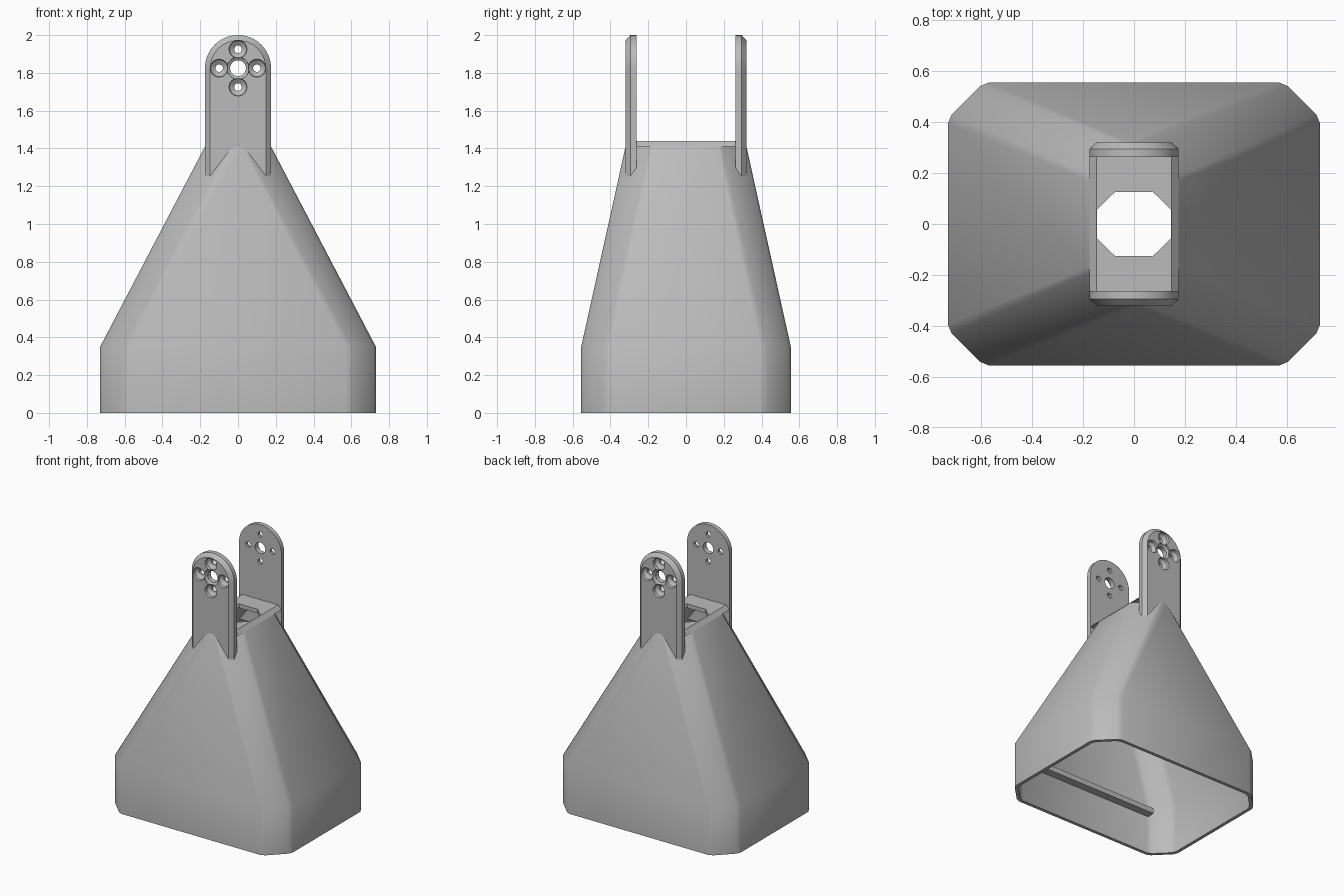
import bpy, bmesh, math
from mathutils import Vector

cube = bpy.data.objects.get("Cube")
if cube:
    bpy.data.objects.remove(cube, do_unlink=True)

grey = bpy.data.materials.new("plain grey")
grey.use_nodes = True
grey.diffuse_color = (0.5, 0.5, 0.5, 1)
grey.node_tree.nodes["Principled BSDF"].inputs["Base Color"].default_value = (0.5, 0.5, 0.5, 1)


def loft(name, rings, closed=False):
    """Skin a list of equal-length rings; cap the ends unless the loft closes on itself."""
    bm = bmesh.new()
    loops = [[bm.verts.new(p) for p in ring] for ring in rings]
    n = len(loops[0])
    pairs = list(zip(loops, loops[1:]))
    if closed:
        pairs.append((loops[-1], loops[0]))
    else:
        bm.faces.new(loops[0])
        bm.faces.new(loops[-1])
    for a, b in pairs:
        for i in range(n):
            j = (i + 1) % n
            bm.faces.new((a[i], a[j], b[j], b[i]))
    bmesh.ops.recalc_face_normals(bm, faces=bm.faces)
    mesh = bpy.data.meshes.new(name)
    bm.to_mesh(mesh)
    bm.free()
    mesh.materials.append(grey)
    obj = bpy.data.objects.new(name, mesh)
    bpy.context.collection.objects.link(obj)
    return obj


def activate(obj):
    bpy.ops.object.select_all(action="DESELECT")
    obj.select_set(True)
    bpy.context.view_layer.objects.active = obj


def smooth(obj):
    activate(obj)
    bpy.ops.object.shade_smooth_by_angle(angle=math.radians(32))


def cut(obj, cutter):
    cutter.hide_render = True
    mod = obj.modifiers.new("cut", "BOOLEAN")
    mod.operation, mod.solver, mod.object = "DIFFERENCE", "EXACT", cutter
    activate(obj)
    bpy.ops.object.modifier_apply(modifier=mod.name)
    bpy.data.objects.remove(cutter, do_unlink=True)


def octagon(hx, hy, fx, fy, z, soft=0.0):
    """Chamfered rectangle: half sizes hx, hy; flats end at fx, fy; soft trims each corner."""
    pts = [(hx, -fy), (hx, fy), (fx, hy), (-fx, hy),
           (-hx, fy), (-hx, -fy), (-fx, -hy), (fx, -hy)]
    pts = [Vector((x, y, z)) for x, y in pts]
    if not soft:
        return pts
    out = []
    for i, p in enumerate(pts):
        for q in (pts[i - 1], pts[(i + 1) % 8]):
            out.append(p + (q - p).normalized() * soft)
    return out


def box(name, lo, hi):
    ring = lambda z: [(lo[0], lo[1], z), (hi[0], lo[1], z), (hi[0], hi[1], z), (lo[0], hi[1], z)]
    return loft(name, [ring(lo[2]), ring(hi[2])])


# Hollow tapering hood, open below and above
hood = loft("hood_shell", [
    octagon(0.73, 0.555, 0.59, 0.415, 0, 0.02),
    octagon(0.73, 0.555, 0.59, 0.415, 0.35, 0.02),
    octagon(0.175, 0.32, 0.03, 0.18, 1.41, 0.012),
    octagon(0.147, 0.29, 0.025, 0.165, 1.41, 0.012),
    octagon(0.705, 0.53, 0.58, 0.405, 0.34, 0.02),
    octagon(0.705, 0.53, 0.58, 0.405, 0, 0.02)], closed=True)
smooth(hood)

# Top plate with sloped long edges and an eight-sided opening
plate = loft("top_plate", [
    [(-0.175, y, 1.41), (0.175, y, 1.41), (0.147, y, 1.44), (-0.147, y, 1.44)]
    for y in (-0.265, 0.265)])
cut(plate, loft("opening_cutter", [octagon(0.146, 0.125, 0.075, 0.055, z) for z in (1.3, 1.5)]))


# Upright arms with rounded ends, chamfered outer rims and countersunk holes
PIVOT = 1.825


def arm_outline(r, y):
    arc = [math.pi * i / 32 for i in range(33)]
    return ([(r, y, 1.25)] + [(r * math.cos(a), y, PIVOT + r * math.sin(a)) for a in arc]
            + [(-r, y, 1.25)])


def drill(x, z, side, profile):
    turn = [math.tau * i / 24 for i in range(24)]
    return loft("drill", [[(x + r * math.cos(a), side * y, z + r * math.sin(a)) for a in turn]
                          for r, y in profile])


small = [(0.02, 0.24), (0.02, 0.282), (0.045, 0.3), (0.05, 0.34)]
large = [(0.042, 0.24), (0.042, 0.3), (0.058, 0.31), (0.06, 0.34)]
for side, name in ((-1, "front_arm"), (1, "back_arm")):
    arm = loft(name, [arm_outline(r, side * y)
                      for r, y in ((0.175, 0.262), (0.175, 0.295), (0.147, 0.32))])
    cut(arm, drill(0, PIVOT, side, large))
    for dx, dz in ((0.1, 0), (-0.1, 0), (0, 0.1), (0, -0.1)):
        cut(arm, drill(dx, PIVOT + dz, side, small))
    smooth(arm)

# Narrow ledges inside the long walls
box("front_inner_ledge", (-0.57, -0.535, 0.29), (0.57, -0.47, 0.33))
box("back_inner_ledge", (-0.57, 0.47, 0.29), (0.57, 0.535, 0.33))
